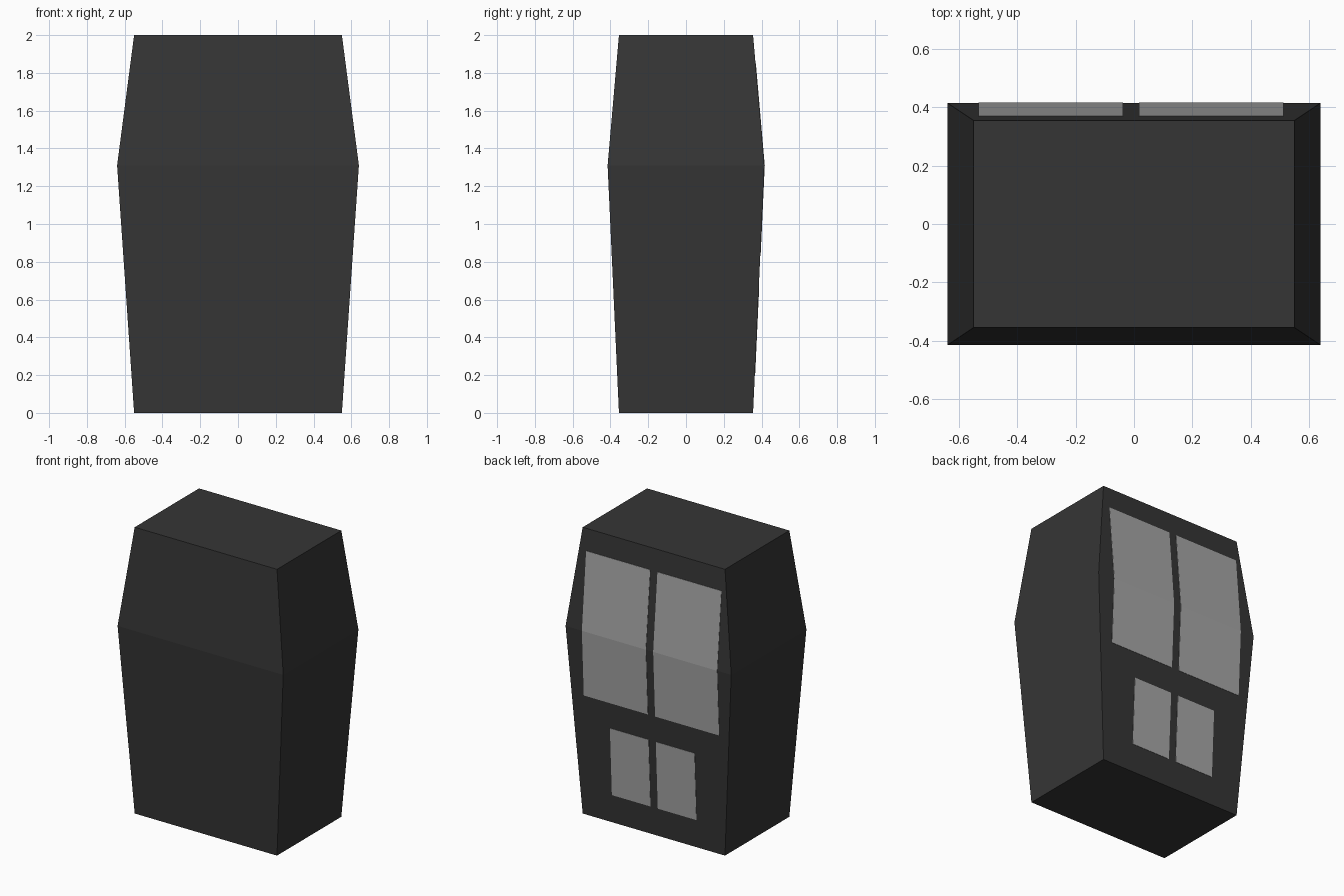
import bpy
import bmesh

cube = bpy.data.objects.get("Cube")
if cube:
    bpy.data.objects.remove(cube, do_unlink=True)

WAIST_Z, TOP_Z = 1.31, 2.0
END_X, END_Y = 0.55, 0.355
WAIST_X, WAIST_Y = 0.64, 0.415


def make_material(name, value):
    mat = bpy.data.materials.new(name)
    mat.use_nodes = True
    colour = (value, value, value, 1)
    mat.diffuse_color = colour
    mat.node_tree.nodes["Principled BSDF"].inputs["Base Color"].default_value = colour
    return mat


def loft(name, rings, mat):
    """Flat-faced solid through a stack of four-cornered rings."""
    bm = bmesh.new()
    loops = [[bm.verts.new(p) for p in ring] for ring in rings]
    for low, high in zip(loops, loops[1:]):
        for i in range(4):
            j = (i + 1) % 4
            bm.faces.new((low[i], low[j], high[j], high[i]))
    bm.faces.new(loops[0][::-1])
    bm.faces.new(loops[-1])
    bmesh.ops.recalc_face_normals(bm, faces=bm.faces)
    mesh = bpy.data.meshes.new(name)
    bm.to_mesh(mesh)
    bm.free()
    mesh.materials.append(mat)
    obj = bpy.data.objects.new(name, mesh)
    bpy.context.collection.objects.link(obj)
    return obj


def ring(x0, x1, y0, y1, z):
    return [(x0, y0, z), (x1, y0, z), (x1, y1, z), (x0, y1, z)]


def back_y(z):
    """Depth of the folded back face at a given height."""
    t = z / WAIST_Z if z < WAIST_Z else (TOP_Z - z) / (TOP_Z - WAIST_Z)
    return END_Y + (WAIST_Y - END_Y) * t


def panel(name, x0, x1, z0, z1, mat):
    """Thin plate lying on the back, folded where it crosses the waist."""
    heights = [z0, WAIST_Z, z1] if z0 < WAIST_Z < z1 else [z0, z1]
    loft(name, [ring(x0, x1, back_y(z) - 0.002, back_y(z) + 0.002, z)
                for z in heights], mat)


charcoal = make_material("charcoal", 0.036)
light_grey = make_material("light grey", 0.38)

# Tapered body, widest at the waist
loft("body", [ring(-x, x, -y, y, z) for x, y, z in (
    (END_X, END_Y, 0), (WAIST_X, WAIST_Y, WAIST_Z), (END_X, END_Y, TOP_Z))], charcoal)

# Two tall panels above two small ones, in pairs about a line just off centre
CENTRE = -0.01
GAP = 0.028
for size, reach, z0, z1 in (("upper", 0.523, 0.85, 1.85), ("lower", 0.327, 0.195, 0.67)):
    panel(size + "_left_panel", CENTRE + GAP, CENTRE + reach, z0, z1, light_grey)
    panel(size + "_right_panel", CENTRE - reach, CENTRE - GAP, z0, z1, light_grey)
